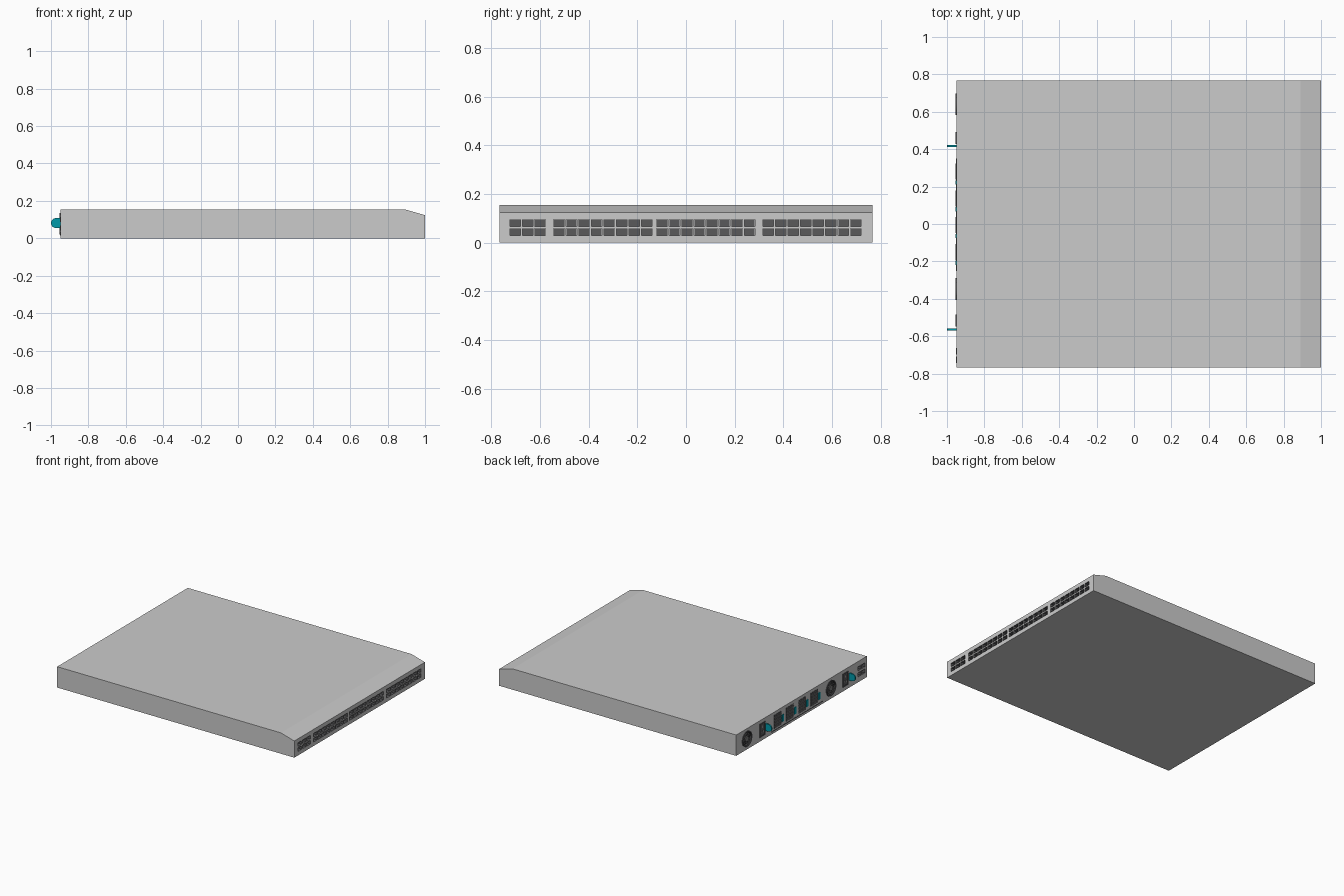
import bpy, bmesh, math
from mathutils import Matrix, Vector

if "Cube" in bpy.data.objects:
    bpy.data.objects.remove(bpy.data.objects["Cube"])

def material(name, rgb):
    m = bpy.data.materials.new(name)
    m.diffuse_color = (*rgb, 1)
    m.use_nodes = True
    m.node_tree.nodes["Principled BSDF"].inputs["Base Color"].default_value = m.diffuse_color
    return m

DARK = material("dark_grey", (0.1, 0.1, 0.105))
MID = material("mid_grey", (0.2, 0.2, 0.2))
TEAL = material("teal", (0.0, 0.32, 0.4))
BACK, FRONT = -0.95, 1.0
X_AXIS = Matrix.Rotation(math.pi / 2, 4, 'Y')

def finish(bm, name, mat=None, smooth=False):
    me = bpy.data.meshes.new(name)
    bm.to_mesh(me)
    bm.free()
    ob = bpy.data.objects.new(name, me)
    bpy.context.collection.objects.link(ob)
    if mat:
        me.materials.append(mat)
    if smooth:
        bpy.context.view_layer.objects.active = ob
        ob.select_set(True)
        bpy.ops.object.shade_smooth_by_angle(angle=math.radians(35))
        ob.select_set(False)
    return ob

def box(bm, x0, x1, y, z, w, h, open_x=None):
    """Box spanning x0..x1, centred on y, z; open_x leaves out that end face."""
    m = Matrix.Translation(((x0 + x1) / 2, y, z)) @ Matrix.Diagonal((abs(x1 - x0), w, h, 1))
    vs = bmesh.ops.create_cube(bm, size=1, matrix=m)['verts']
    if open_x is not None:
        fs = {f for v in vs for f in v.link_faces}
        ends = [f for f in fs if all(abs(v.co.x - open_x) < 1e-4 for v in f.verts)]
        bmesh.ops.delete(bm, geom=ends, context='FACES_ONLY')
        bmesh.ops.reverse_faces(bm, faces=[f for f in fs if f.is_valid])

def disc(bm, x0, x1, y, z, r, seg=32):
    bmesh.ops.create_cone(bm, cap_ends=True, segments=seg, radius1=r, radius2=r, depth=abs(x1 - x0),
                          matrix=Matrix.Translation(((x0 + x1) / 2, y, z)) @ X_AXIS)

def ring(bm, x0, x1, y, z, r_in, r_out, seg=32):
    loops = []
    for r, x in ((r_in, x0), (r_out, x0), (r_out, x1), (r_in, x1)):
        loops.append([bm.verts.new((x, y + r * math.cos(2 * math.pi * i / seg),
                                    z + r * math.sin(2 * math.pi * i / seg))) for i in range(seg)])
    for k in range(4):
        a, b = loops[k], loops[(k + 1) % 4]
        for i in range(seg):
            j = (i + 1) % seg
            bm.faces.new((a[i], b[i], b[j], a[j]))
    bmesh.ops.recalc_face_normals(bm, faces=bm.faces[:])

# Layout
columns = [-0.702 + 0.051 * i for i in range(3)]
for start in (-0.522, -0.099, 0.338):
    columns += [start + 0.0515 * i for i in range(8)]
ports = [(y, z) for y in columns for z in (0.043, 0.08)]
supply_fans = (0.64, -0.347)
sockets = (0.46, -0.515)
handles = (0.418, -0.565)
modules = [0.27 - 0.143 * i for i in range(4)]
back_ports = [(y, z) for y in (-0.68, -0.725) for z in (0.055, 0.1)]

# Case: extruded side profile with sloping front top edge
bm = bmesh.new()
profile = [(BACK, 0), (FRONT, 0), (FRONT, 0.124), (0.89, 0.155), (BACK, 0.155)]
face = bm.faces.new([bm.verts.new((x, -0.767, z)) for x, z in profile])
ext = bmesh.ops.extrude_face_region(bm, geom=[face])['geom']
bmesh.ops.translate(bm, vec=(0, 1.534, 0), verts=[v for v in ext if isinstance(v, bmesh.types.BMVert)])
bmesh.ops.recalc_face_normals(bm, faces=bm.faces[:])
case = finish(bm, "case")

# Cutter for every opening in both end faces
bm = bmesh.new()
for y, z in ports:
    box(bm, FRONT - 0.03, FRONT + 0.02, y, z, 0.044, 0.028)
for y in supply_fans:
    disc(bm, BACK - 0.02, BACK + 0.03, y, 0.078, 0.056)
for y, z in back_ports:
    box(bm, BACK - 0.02, BACK + 0.03, y, z, 0.036, 0.03)
cutter = finish(bm, "opening_cutter")
cutter.hide_render = True
mod = case.modifiers.new("openings", 'BOOLEAN')
mod.operation, mod.solver, mod.object = 'DIFFERENCE', 'EXACT', cutter
bpy.context.view_layer.objects.active = case
bpy.ops.object.modifier_apply(modifier=mod.name)
bpy.data.objects.remove(cutter)

# Dark port liners
bm = bmesh.new()
for y, z in ports:
    box(bm, FRONT - 0.028, FRONT + 0.001, y, z, 0.042, 0.026, open_x=FRONT + 0.001)
finish(bm, "front_port_liners", DARK)
bm = bmesh.new()
for y, z in back_ports:
    box(bm, BACK + 0.028, BACK - 0.001, y, z, 0.034, 0.028, open_x=BACK - 0.001)
finish(bm, "rear_port_liners", DARK)

# Power supply fans: dark well, wire rings, hub and blades
for n, y in enumerate(supply_fans):
    bm = bmesh.new()
    disc(bm, BACK + 0.024, BACK + 0.029, y, 0.078, 0.055)
    ring(bm, BACK - 0.004, BACK + 0.028, y, 0.078, 0.05, 0.058)
    for i in range(7):
        m = (Matrix.Translation((BACK + 0.016, y, 0.078)) @ Matrix.Rotation(2 * math.pi * i / 7, 4, 'X')
             @ Matrix.Translation((0, 0, 0.034)) @ Matrix.Rotation(0.6, 4, 'Z')
             @ Matrix.Diagonal((0.003, 0.022, 0.03, 1)))
        bmesh.ops.create_cube(bm, size=1, matrix=m)
    finish(bm, f"supply_fan_{n}", DARK, True)
    bm = bmesh.new()
    disc(bm, BACK - 0.002, BACK + 0.026, y, 0.078, 0.02)
    for r in (0.03, 0.041):
        ring(bm, BACK - 0.003, BACK, y, 0.078, r, r + 0.003)
    finish(bm, f"supply_fan_guard_{n}", MID, True)

# Power sockets: raised frame with recess and three pins
for n, y in enumerate(sockets):
    bm = bmesh.new()
    for s in (-1, 1):
        box(bm, BACK - 0.005, BACK, y + s * 0.028, 0.08, 0.008, 0.1)
        box(bm, BACK - 0.005, BACK, y, 0.08 + s * 0.046, 0.064, 0.008)
    box(bm, BACK - 0.002, BACK, y, 0.08, 0.056, 0.088)
    finish(bm, f"power_socket_{n}", DARK)
    bm = bmesh.new()
    for dy, dz in ((0, 0.022), (-0.01, -0.018), (0.01, -0.018)):
        box(bm, BACK - 0.005, BACK, y + dy, 0.08 + dz, 0.005, 0.016)
    finish(bm, f"socket_pins_{n}")

# Teal pull handles with rounded outer end
for n, y in enumerate(handles):
    bm = bmesh.new()
    pts = [(BACK, 0.055), (BACK, 0.108)]
    for i in range(9):
        a = math.pi / 2 + math.pi * i / 8
        pts.append((-0.9735 + 0.0265 * math.cos(a), 0.0815 + 0.0265 * math.sin(a)))
    f = bm.faces.new([bm.verts.new((x, y - 0.005, z)) for x, z in pts])
    ext = bmesh.ops.extrude_face_region(bm, geom=[f])['geom']
    bmesh.ops.translate(bm, vec=(0, 0.01, 0), verts=[v for v in ext if isinstance(v, bmesh.types.BMVert)])
    bmesh.ops.recalc_face_normals(bm, faces=bm.faces[:])
    finish(bm, f"pull_handle_{n}", TEAL, True)

# Row of four fan modules: vent panel, slats, teal latch
for n, y in enumerate(modules):
    bm = bmesh.new()
    box(bm, BACK - 0.002, BACK, y + 0.01, 0.082, 0.085, 0.1)
    finish(bm, f"fan_module_{n}", DARK)
    bm = bmesh.new()
    for i in range(4):
        box(bm, BACK - 0.004, BACK, y + 0.01, 0.049 + 0.022 * i, 0.085, 0.004)
    finish(bm, f"fan_module_slats_{n}", MID)
    bm = bmesh.new()
    box(bm, BACK - 0.005, BACK, y - 0.048, 0.075, 0.022, 0.05)
    finish(bm, f"module_latch_{n}", TEAL)

# Thin seam under the modules
bm = bmesh.new()
box(bm, BACK - 0.002, BACK, 0.05, 0.018, 0.6, 0.006)
finish(bm, "module_seam", DARK)
